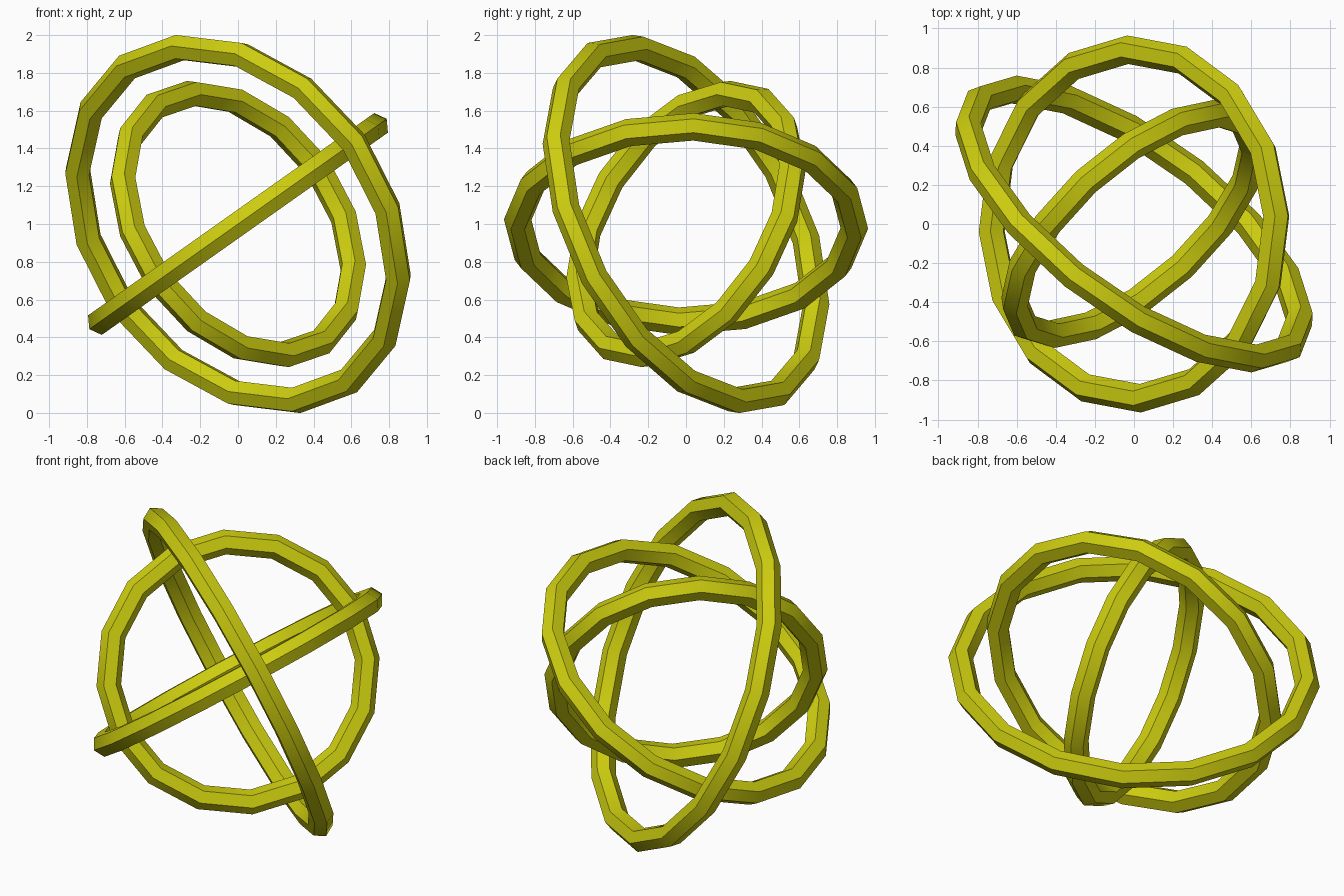
import bpy
import math
from mathutils import Matrix

cube = bpy.data.objects.get("Cube")
if cube:
    bpy.data.objects.remove(cube, do_unlink=True)

# Single flat colour
COLOUR = (0.6, 0.6, 0.005, 1.0)
mat = bpy.data.materials.new("olive yellow")
mat.use_nodes = True
mat.diffuse_color = COLOUR
for node in mat.node_tree.nodes:
    if node.type == "BSDF_PRINCIPLED":
        node.inputs["Base Color"].default_value = COLOUR

# Tilted frame shared by the three mutually perpendicular rings
frame = (Matrix.Translation((0, 0, 1))
         @ Matrix.Rotation(math.radians(-35.26), 4, "Y")
         @ Matrix.Rotation(math.radians(47.5), 4, "Z"))


def add_ring(name, radius, turn):
    """Sixteen-sided ring with a hexagonal tube, turned inside the frame."""
    bpy.ops.mesh.primitive_torus_add(
        major_segments=16, minor_segments=6,
        major_radius=radius, minor_radius=0.073)
    ring = bpy.context.object
    ring.name = name
    ring.data.name = name
    ring.data.transform(frame @ turn)
    ring.data.materials.append(mat)
    bpy.ops.object.shade_smooth_by_angle(angle=math.radians(30))
    return ring


# Rings nested by size, one around each axis of the frame
quarter = math.pi / 2
add_ring("outer_ring", 1.018, Matrix.Rotation(quarter, 4, "Y"))
add_ring("middle_ring", 0.892, Matrix.Identity(4))
add_ring("inner_ring", 0.765, Matrix.Rotation(quarter, 4, "X"))
